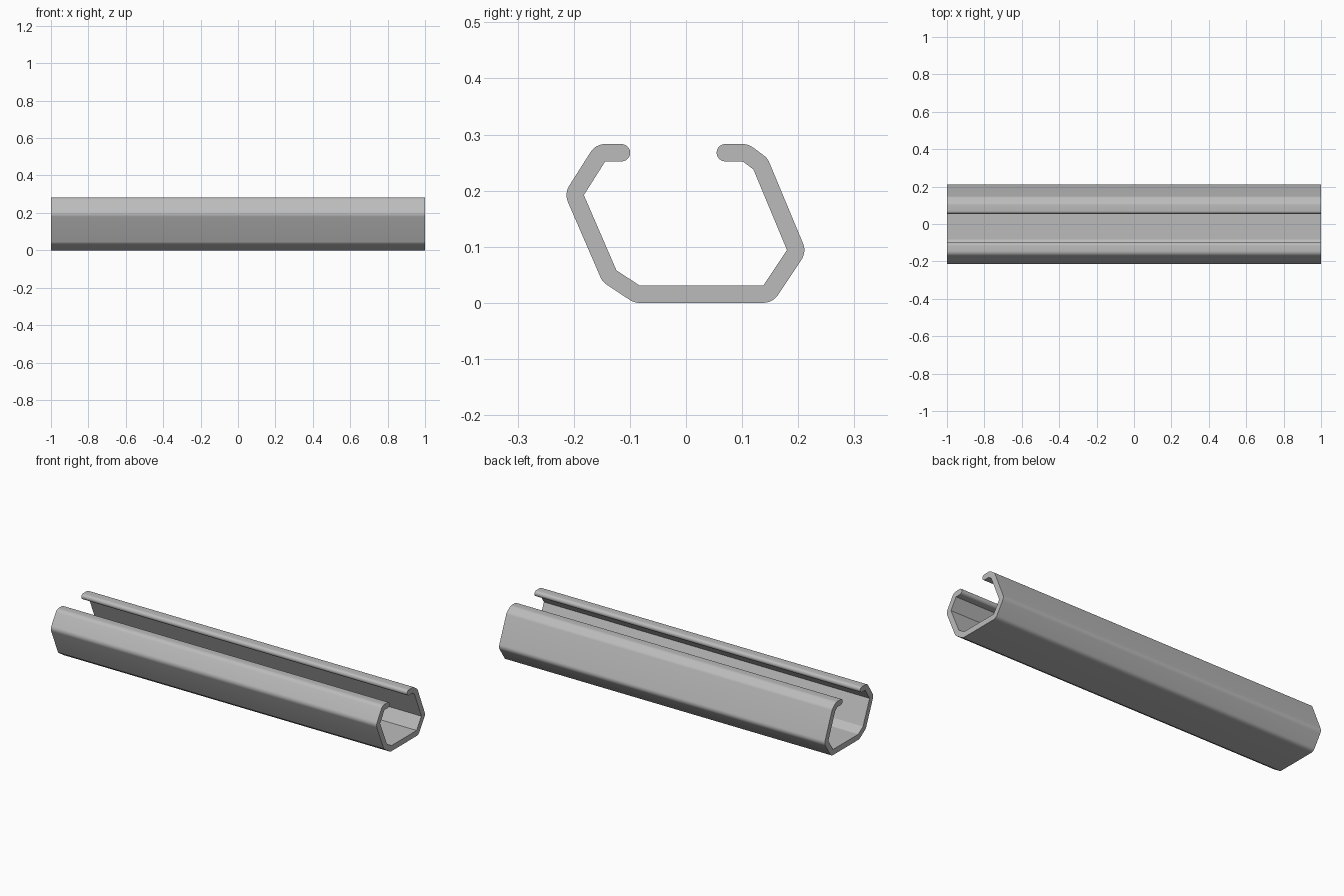
import bpy, bmesh, math
from mathutils import Vector

if "Cube" in bpy.data.objects:
    bpy.data.objects.remove(bpy.data.objects["Cube"])

LENGTH, WALL = 2.0, 0.031

# Inner face of the channel (y, z), from the left lip round to the right lip
inner = [Vector(p) for p in [
    (-0.115, 0.252), (-0.144, 0.252), (-0.182, 0.192), (-0.124, 0.058),
    (-0.083, 0.031), (0.138, 0.031), (0.180, 0.094), (0.120, 0.238),
    (0.101, 0.252), (0.070, 0.252)]]


def arc(centre, radius, start, end, steps):
    """Points on an arc, end points included."""
    return [centre + radius * Vector((math.cos(a), math.sin(a)))
            for a in (start + (end - start) * i / steps for i in range(steps + 1))]


# Outward direction of each inner segment
angles = []
for a, b in zip(inner, inner[1:]):
    d = b - a
    angle = math.atan2(-d.x, d.y)
    while angles and angle < angles[-1]:
        angle += 2 * math.pi
    angles.append(angle)

# Outer face: inner face offset by the wall, with rounded corners
outer = []
for corner, a0, a1 in zip(inner[1:-1], angles, angles[1:]):
    outer += arc(corner, WALL, a0, a1, 6)

# Rounded lips close the section at both ends
r, up = WALL / 2, Vector((0, WALL / 2))
right_lip = arc(inner[-1] + up, r, math.pi / 2, 1.5 * math.pi, 12)
left_lip = arc(inner[0] + up, r, -math.pi / 2, math.pi / 2, 12)
section = outer + right_lip + inner[-2:0:-1] + left_lip

# Extrude the section along the length
bm = bmesh.new()
face = bm.faces.new([bm.verts.new((-LENGTH / 2, p.x, p.y)) for p in section])
moved = bmesh.ops.extrude_face_region(bm, geom=[face], use_keep_orig=True)["geom"]
bmesh.ops.translate(bm, vec=(LENGTH, 0, 0),
                    verts=[g for g in moved if isinstance(g, bmesh.types.BMVert)])
bmesh.ops.recalc_face_normals(bm, faces=bm.faces)
mesh = bpy.data.meshes.new("channel_rail")
bm.to_mesh(mesh)
bm.free()

rail = bpy.data.objects.new("channel_rail", mesh)
bpy.context.collection.objects.link(rail)
grey = bpy.data.materials.new("light_grey")
grey.diffuse_color = (0.50, 0.50, 0.50, 1)
grey.use_nodes = True
grey.node_tree.nodes["Principled BSDF"].inputs["Base Color"].default_value = grey.diffuse_color
mesh.materials.append(grey)

# Smooth bends, crisp cut ends
bpy.context.view_layer.objects.active = rail
rail.select_set(True)
bpy.ops.object.shade_smooth_by_angle(angle=math.radians(30))
